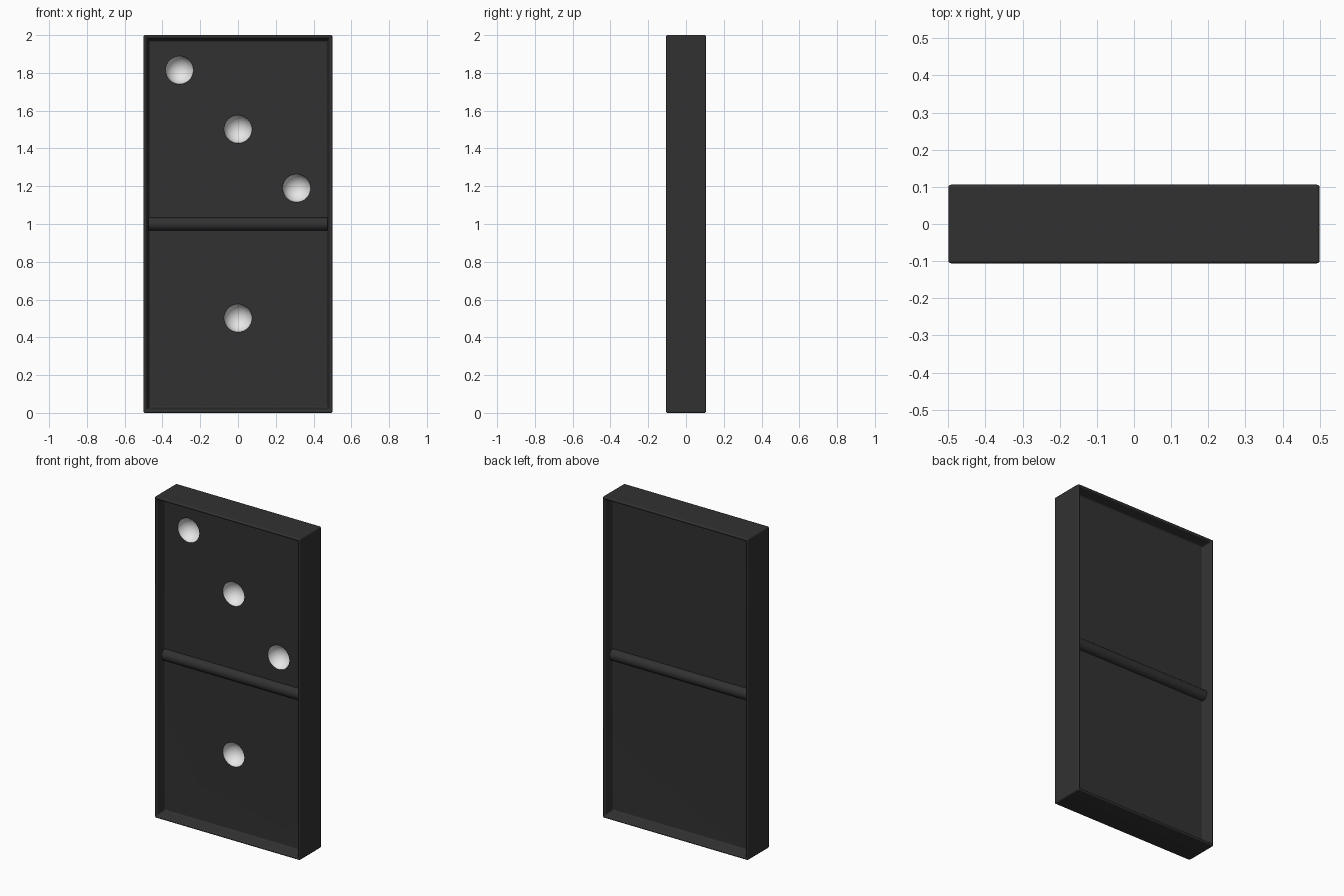
import bpy, bmesh
from math import radians
from mathutils import Matrix, Vector

cube = bpy.data.objects.get("Cube")
if cube:
    bpy.data.objects.remove(cube, do_unlink=True)

WIDTH, THICK, HEIGHT = 1.0, 0.212, 2.0
RIM, SLOPE, DEPTH = 0.023, 0.018, 0.063
PANEL_Y = THICK / 2 - DEPTH
BAR_RADIUS, BAR_LENGTH = 0.035, 0.945
PIPS = [(-0.31, 1.815), (0, 1.502), (0.31, 1.19), (0, 0.502)]
PIP_RADIUS, PIP_LIFT = 0.075, 0.01


def material(name, value):
    mat = bpy.data.materials.new(name)
    mat.use_nodes = True
    color = (value, value, value, 1)
    mat.diffuse_color = color
    mat.node_tree.nodes["Principled BSDF"].inputs["Base Color"].default_value = color
    return mat


MATERIALS = [material("black", 0.031), material("white", 0.8)]


def make_object(name, bm):
    bmesh.ops.recalc_face_normals(bm, faces=bm.faces)
    mesh = bpy.data.meshes.new(name)
    bm.to_mesh(mesh)
    bm.free()
    for mat in MATERIALS:
        mesh.materials.append(mat)
    obj = bpy.data.objects.new(name, mesh)
    bpy.context.collection.objects.link(obj)
    return obj


def add_boolean(target, helper, operation):
    helper.hide_render = True
    mod = target.modifiers.new(helper.name, 'BOOLEAN')
    mod.operation = operation
    mod.solver = 'EXACT'
    mod.object = helper


# Tile body with a deep panel sunk into the front and the back
bm = bmesh.new()
bmesh.ops.create_cube(bm, size=1)
bmesh.ops.scale(bm, vec=(WIDTH, THICK, HEIGHT), verts=bm.verts)
bmesh.ops.translate(bm, vec=(0, 0, HEIGHT / 2), verts=bm.verts)
bm.normal_update()
panels = [f for f in bm.faces if abs(f.normal.y) > 0.9]
bmesh.ops.inset_individual(bm, faces=panels, thickness=RIM)
bmesh.ops.inset_individual(bm, faces=panels, thickness=SLOPE)
for face in panels:
    bmesh.ops.translate(bm, vec=face.normal * -DEPTH, verts=face.verts)
tile = make_object("domino_tile", bm)

bevel = tile.modifiers.new("soft_edges", 'BEVEL')
bevel.width = 0.01
bevel.segments = 3
bevel.limit_method = 'ANGLE'
bevel.angle_limit = radians(25)

# Half-round divider bar across the middle of each panel
bm = bmesh.new()
for side in (-1, 1):
    place = Matrix.Translation(Vector((0, side * PANEL_Y, HEIGHT / 2)))
    bmesh.ops.create_cone(bm, cap_ends=True, segments=32, radius1=BAR_RADIUS,
                          radius2=BAR_RADIUS, depth=BAR_LENGTH,
                          matrix=place @ Matrix.Rotation(radians(90), 4, 'Y'))
bars = make_object("divider_bars", bm)
add_boolean(tile, bars, 'UNION')

# White dimples: balls cut into the front panel
bm = bmesh.new()
for x, z in PIPS:
    bmesh.ops.create_uvsphere(bm, u_segments=32, v_segments=16, radius=PIP_RADIUS,
                              matrix=Matrix.Translation(Vector((x, -PANEL_Y - PIP_LIFT, z))))
for face in bm.faces:
    face.material_index = 1
pips = make_object("pip_cutter", bm)
add_boolean(tile, pips, 'DIFFERENCE')

# Apply the modifiers, drop the helpers and shade with flat-looking large faces
bpy.ops.object.select_all(action='DESELECT')
bpy.context.view_layer.objects.active = tile
tile.select_set(True)
for mod in [m.name for m in tile.modifiers]:
    bpy.ops.object.modifier_apply(modifier=mod)
for helper in (bars, pips):
    bpy.data.objects.remove(helper, do_unlink=True)
bpy.ops.object.shade_smooth_by_angle(angle=radians(35))
weighted = tile.modifiers.new("flat_panels", 'WEIGHTED_NORMAL')
weighted.keep_sharp = True
